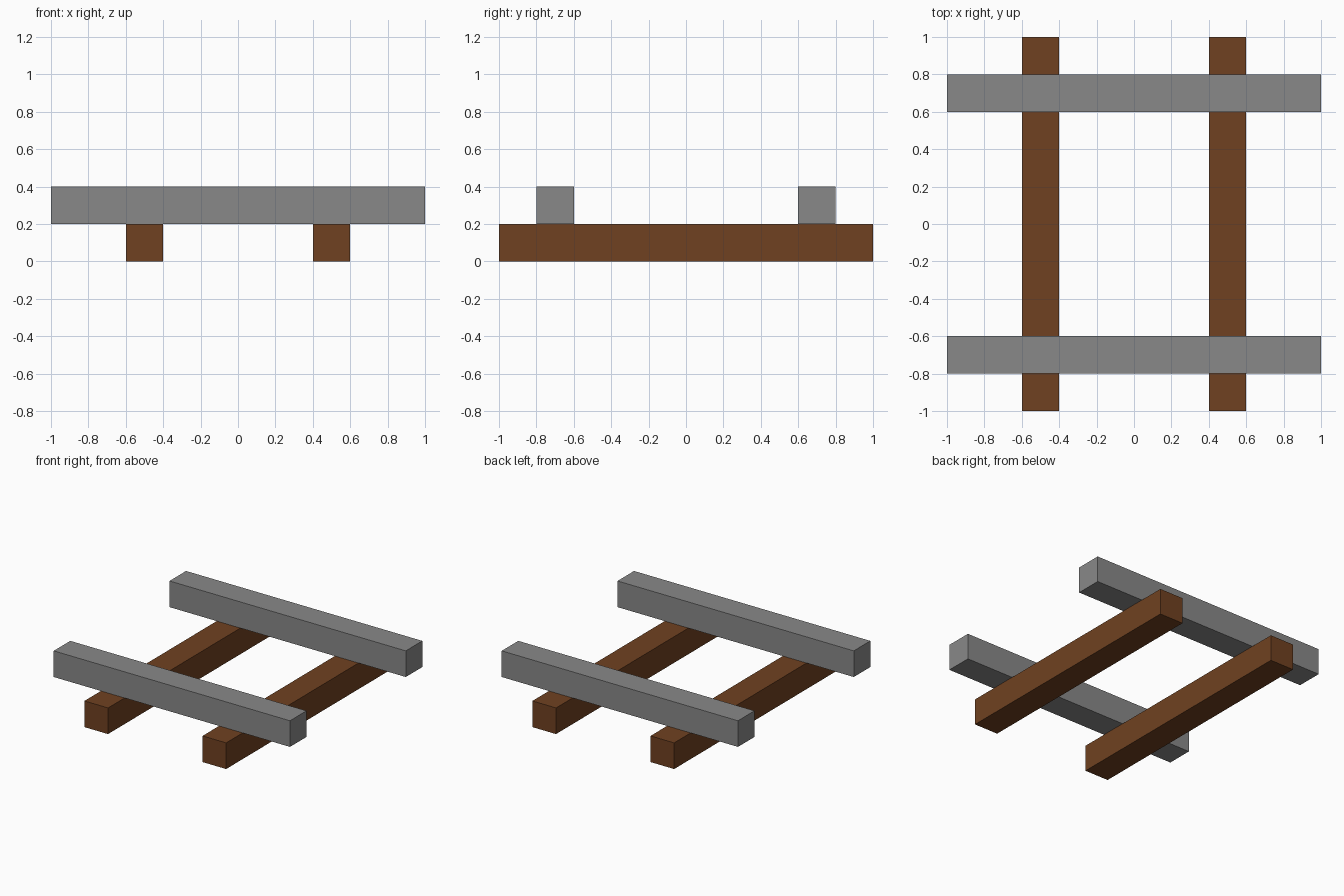
import bpy

if "Cube" in bpy.data.objects:
    bpy.data.objects.remove(bpy.data.objects["Cube"])


def make_material(name, colour):
    mat = bpy.data.materials.new(name)
    mat.diffuse_color = (*colour, 1)
    mat.use_nodes = True
    mat.node_tree.nodes["Principled BSDF"].inputs["Base Color"].default_value = mat.diffuse_color
    return mat


def beam(name, size, centre, material):
    """Box beam with real dimensions baked into the mesh."""
    bpy.ops.mesh.primitive_cube_add(size=1, location=centre)
    obj = bpy.context.object
    obj.name = name
    obj.scale = size
    bpy.ops.object.transform_apply(location=False, rotation=False, scale=True)
    obj.data.materials.append(material)
    return obj


wood = make_material("brown_wood", (0.16, 0.053, 0.015))
metal = make_material("dark_grey_metal", (0.25, 0.25, 0.25))

# Two wooden sleepers on the ground, running front to back
for side, x in (("left", -0.5), ("right", 0.5)):
    beam(f"{side}_wooden_sleeper", (0.2, 2.0, 0.2), (x, 0, 0.1), wood)

# Two grey rails resting across them
for side, y in (("front", -0.7), ("back", 0.7)):
    beam(f"{side}_rail", (2.0, 0.2, 0.2), (0, y, 0.3), metal)
